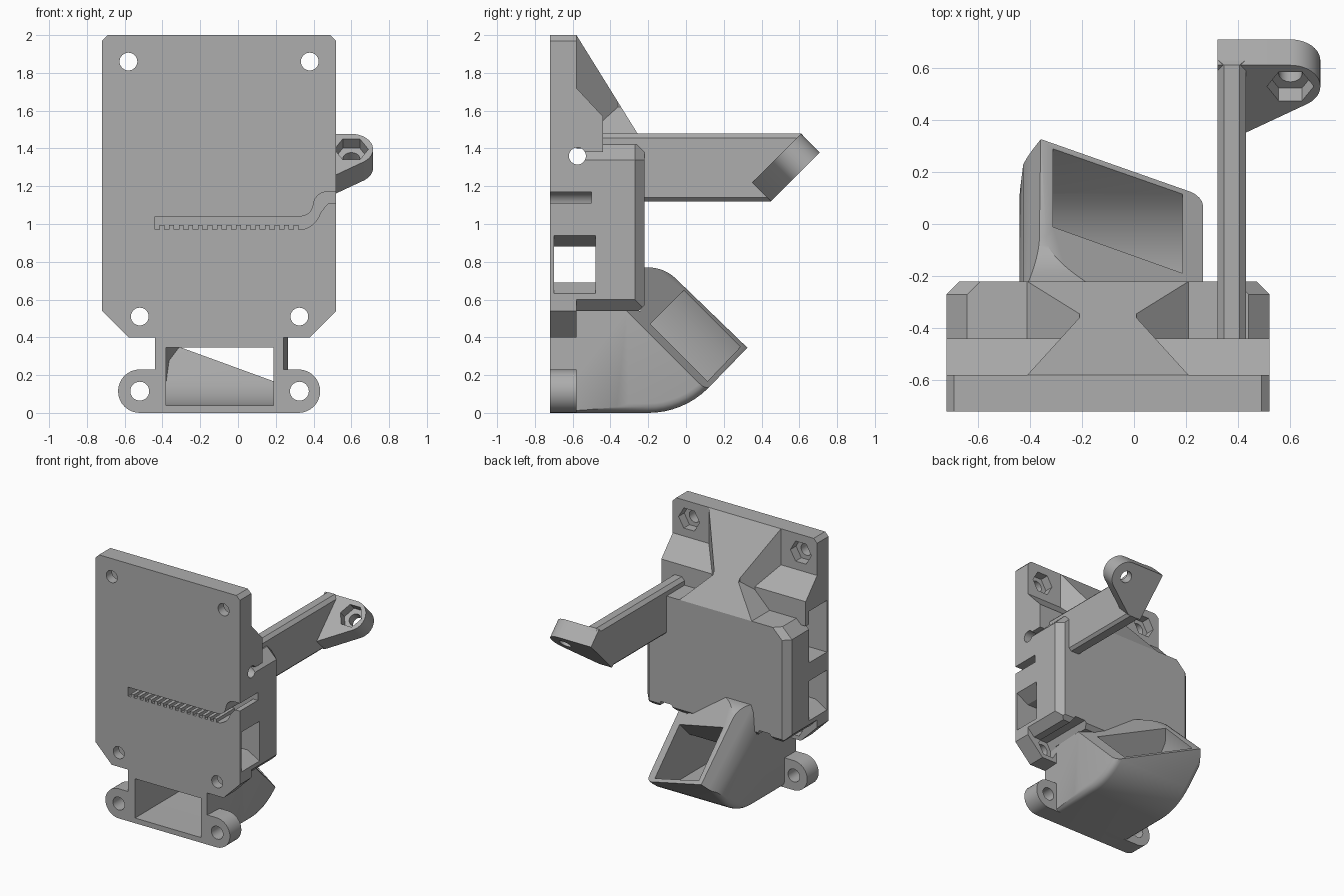
import bpy, bmesh
from math import sin, cos, radians, pi
from mathutils import Vector, Matrix

cube = bpy.data.objects.get("Cube")
if cube:
    bpy.data.objects.remove(cube, do_unlink=True)

grey = bpy.data.materials.new("grey plastic")
grey.use_nodes = True
grey.diffuse_color = (0.42, 0.42, 0.42, 1)
grey.node_tree.nodes["Principled BSDF"].inputs["Base Color"].default_value = grey.diffuse_color

MID, HALF = -0.1, 0.62           # carriage centre and half width in x
FRONT, SEAM, BACK = -0.72, -0.58, -0.22
LEFT, RIGHT = MID - HALF, MID + HALF
PLACE = {"x": lambda p, d: (d, p[0], p[1]),
         "y": lambda p, d: (p[0], d, p[1]),
         "z": lambda p, d: (p[0], p[1], d)}


def prism(name, pts, axis, a, b):
    """Extrude an outline along an axis from a to b."""
    bm = bmesh.new()
    f = bm.faces.new([bm.verts.new(PLACE[axis](p, a)) for p in pts])
    ext = bmesh.ops.extrude_face_region(bm, geom=[f])["geom"]
    move = Vector(PLACE[axis]((0, 0), b - a))
    bmesh.ops.translate(bm, vec=move, verts=[v for v in ext if isinstance(v, bmesh.types.BMVert)])
    bmesh.ops.recalc_face_normals(bm, faces=bm.faces)
    me = bpy.data.meshes.new(name)
    bm.to_mesh(me)
    bm.free()
    me.materials.append(grey)
    ob = bpy.data.objects.new(name, me)
    bpy.context.collection.objects.link(ob)
    return ob


def edit(ob, action):
    bm = bmesh.new()
    bm.from_mesh(ob.data)
    action(bm)
    bmesh.ops.recalc_face_normals(bm, faces=bm.faces)
    bm.to_mesh(ob.data)
    bm.free()


def clip(ob, co, no):
    """Slice away everything on the normal's side of a plane."""
    def action(bm):
        geom = bm.verts[:] + bm.edges[:] + bm.faces[:]
        bmesh.ops.bisect_plane(bm, geom=geom, dist=1e-5, plane_co=co, plane_no=no, clear_outer=True)
        bmesh.ops.holes_fill(bm, edges=[e for e in bm.edges if e.is_boundary])
    edit(ob, action)


def round_edges(ob, test, width):
    def action(bm):
        picked = [e for e in bm.edges if test(e)]
        bmesh.ops.bevel(bm, geom=picked, offset=width, segments=4, profile=0.5, affect="EDGES")
    edit(ob, action)


def cut(ob, cutters):
    bpy.context.view_layer.objects.active = ob
    for c in cutters:
        m = ob.modifiers.new("cut", "BOOLEAN")
        m.operation, m.solver, m.object = "DIFFERENCE", "EXACT", c
        bpy.ops.object.modifier_apply(modifier=m.name)


def arc(cx, cy, r, start, end, n=8):
    steps = [radians(start + (end - start) * i / n) for i in range(n + 1)]
    return [(cx + r * cos(t), cy + r * sin(t)) for t in steps]


def ring(cx, cy, r, n=32):
    return arc(cx, cy, r, 0, 360 - 360 / n, n - 1)


def rect(x0, y0, x1, y1):
    return [(x0, y0), (x1, y0), (x1, y1), (x0, y1)]


# Cutters: screw holes, nut pockets and rear access channels
cutters = []
for x, z, back in ((-.58, 1.86, -.4), (.38, 1.86, -.4), (-.52, .51, 0), (.325, .51, 0)):
    cutters.append(prism("screw_cutter", ring(x, z, .047), "y", -.8, -.5))
    cutters.append(prism("nut_cutter", ring(x, z, .09, 6), "y", -.65, back))
ear_holes = [prism("ear_cutter", ring(x, .115, .05), "y", -.8, -.5) for x in (-.52, .325)]

# Cutters: cross hole, belt loop pocket and flared belt window
cutters.append(prism("cross_hole_cutter", ring(-.575, 1.36, .045), "x", -.8, .6))
cutters.append(prism("pocket_cutter", rect(-.7, 1.08, -.48, 1.48), "x", -.8, -.44))
flare = [(LEFT - .01, .625), (-.62, .69), (.42, .69), (RIGHT + .01, .625),
         (RIGHT + .01, .945), (.42, .88), (-.62, .88), (LEFT - .01, .945)]
cutters.append(prism("window_cutter", flare, "y", -.7, -.48))

# Cutter: toothed belt slot that bends up to the side
slot = [(-.44, 1.04), (-.44, .97)]
pitch = .76 / 15
for i in range(15):
    x = -.44 + pitch * i
    slot += [(x + pitch * .5, .97), (x + pitch * .5, .995), (x + pitch, .995), (x + pitch, .97)]
slot += arc(.32, 1.09, .12, -85, -15, 6) + [(.46, 1.09), (.48, 1.11), (.54, 1.11)]
slot += [(.54, 1.17)] + arc(.47, 1.1, .07, 90, 180, 6) + arc(.33, 1.11, .07, 0, -90, 6)
cutters.append(prism("belt_cutter", slot, "y", -.8, -.5))

# Front plate
plate = prism("front_plate", [(LEFT, .54), (-.58, .4), (.38, .4), (RIGHT, .54), (RIGHT, 1.97),
              (RIGHT - .03, 2), (LEFT + .03, 2), (LEFT, 1.97)], "y", FRONT, SEAM)

# Main block with chamfered edges
block = prism("main_block", rect(LEFT, .54, RIGHT, 1.42), "y", SEAM, BACK)
for s in (-1, 1):
    edge = MID + s * HALF
    clip(block, (edge, -.27, 1.34), (s, 0, 1))
    clip(block, (edge, -.27, .6), (s, 0, -1))
    clip(block, (edge, -.27, 1), (s, 1, 0))
    clip(block, (edge, -.27, 1.34), (s, 1, 1))
clip(block, (0, BACK, .57), (0, 1, -1))

# Sloped shoulder above the block
shoulder = prism("shoulder", [(SEAM, 1.72), (-.44, 1.57), (-.44, 1.38), (SEAM, 1.38)],
                 "x", LEFT, RIGHT)

# Central rib: tapered upper wedge and flared foot
wedge = prism("rib_wedge", [(-.41, SEAM), (.21, SEAM), (.01, -.36), (.01, BACK),
              (-.21, BACK), (-.21, -.36)], "z", 1.4, 2)
foot = prism("rib_foot", [(-.41, 1.42), (.21, 1.42), (.01, 1.62), (-.21, 1.62)], "y", -.45, BACK)
for ob in (wedge, foot):
    clip(ob, (0, SEAM, 2), (0, .58, .36))

for ob in (plate, block, shoulder):
    cut(ob, cutters)

# Mounting ears joined across the bottom
ears = prism("mounting_ears", arc(-.52, .115, .115, 90, 270, 16) + arc(.32, .115, .115, -90, 90, 16),
             "y", FRONT, SEAM)

# Air duct that bends upward, with a slanted outlet
outer = [(FRONT, 0)] + arc(-.2, .45, .45, -90, -45) + [(.325, .345)]
outer += arc(-.2, .56, .21, 45, 90) + [(-.24, .77), (-.24, .54), (FRONT, .54)]
duct = prism("air_duct", outer, "x", -.44, .265)


def low_rim(e):
    a, b = (v.co for v in e.verts)
    m = (a + b) / 2
    return abs(a.x - b.x) < 1e-4 and m.y < .32 and (m.z < .01 or m.y - m.z > -.47) \
        and m.y > FRONT + .01 and m.z < m.y + .47 and m.z < .34


round_edges(duct, low_rim, .05)
inner = [(-.9, .04)] + arc(-.2, .49, .45, -90, -45) + [(.5, .57), (.2, .86), (-.315, .345), (-.9, .345)]
cavity = prism("cavity_cutter", inner, "x", -.38, .187)


def curl(ob, dx):
    """Bend the right-hand wall inward toward the outlet."""
    path = [Vector((-.44 + dx, .2)), Vector((-.425 + dx, .35)), Vector((-.36 + dx, .47))]
    for p, q in zip(path, path[1:]):
        d, h = q - p, cos(pi / 4)
        clip(ob, (p.x, p.y * h, p.y * h), (-d.y, d.x * h, d.x * h))


curl(duct, 0)
curl(cavity, .06)
clip(duct, (-.3, .28, .35), (.247, .346, .346))
clip(duct, (.24, FRONT, 0), (1, -.06, 0))
for ob in (duct, ears):
    cut(ob, [cavity] + ear_holes)

# Side arm
arm = prism("side_arm", [(-.44, 1.12), (.45, 1.12), (.7, 1.37), (.61, 1.48), (-.44, 1.48)],
            "x", .32, .43)
for s, x in ((-1, .32), (1, .43)):
    clip(arm, (x, 0, 1.455), (s, 0, 1))
    clip(arm, (x, 0, 1.14), (s, 0, -1))

# Tilted lug at the arm's end with a nut pocket
tilt = Matrix.Translation((0, .45, 1.12)) @ Matrix.Rotation(pi / 4, 4, "X")
lug = prism("arm_lug", [(.32, 0), (.43, 0)] + arc(.6, .25, .115, -55, 90, 16) + [(.32, .365)],
            "z", 0, .14)
lug_cutters = [prism("lug_hole_cutter", ring(.6, .25, .045), "z", -.1, .3),
               prism("lug_nut_cutter", ring(.6, .25, .09, 6), "z", .07, .3)]
cut(lug, lug_cutters)
lug.data.transform(tilt)

# Remove the cutters and smooth the round surfaces
for ob in cutters + ear_holes + lug_cutters + [cavity]:
    bpy.data.objects.remove(ob, do_unlink=True)
parts = [plate, block, shoulder, wedge, foot, ears, duct, arm, lug]
bpy.ops.object.select_all(action="DESELECT")
for ob in parts:
    ob.select_set(True)
bpy.context.view_layer.objects.active = plate
bpy.ops.object.shade_smooth_by_angle(angle=radians(30))
